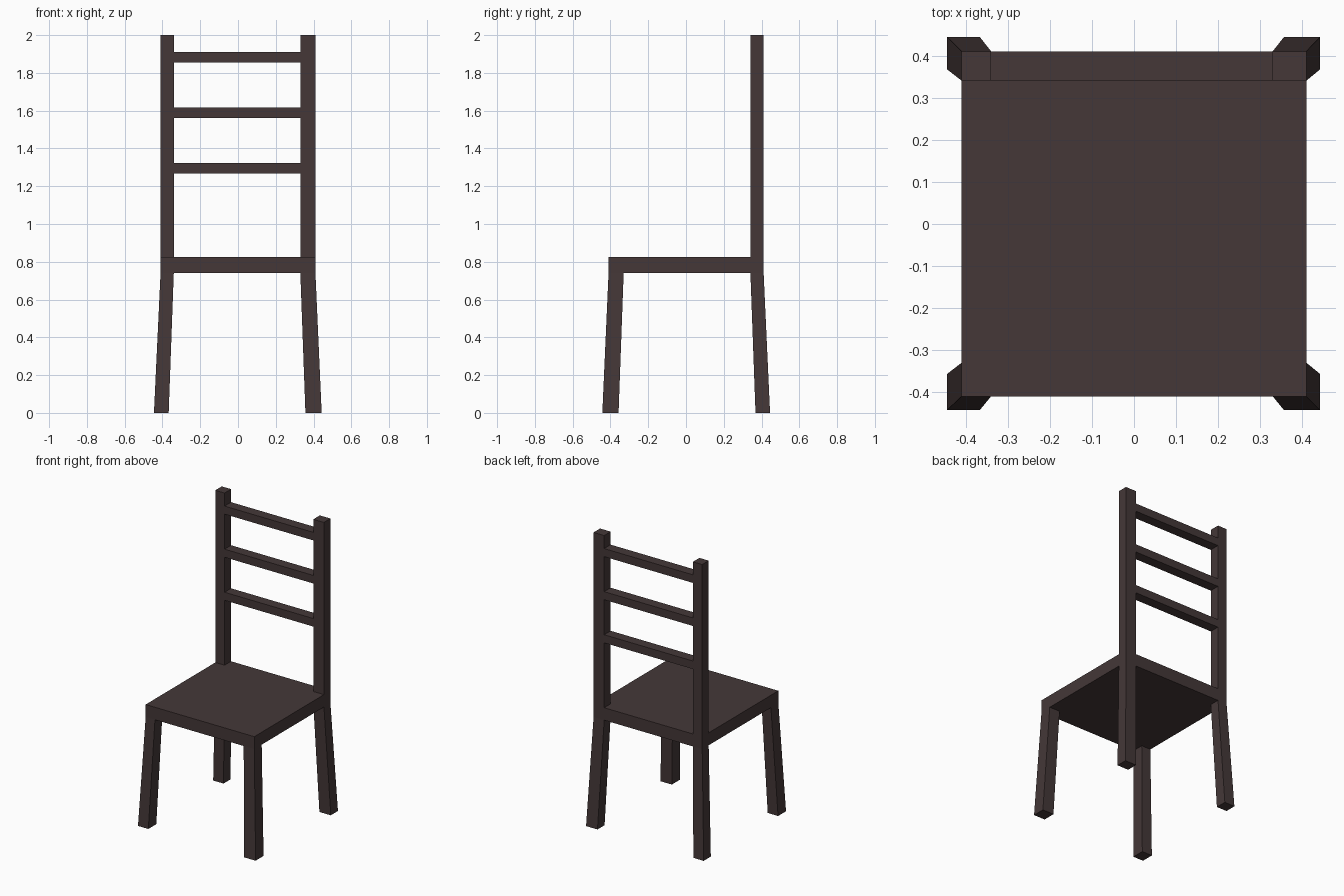
import bpy
import bmesh

cube = bpy.data.objects.get("Cube")
if cube:
    bpy.data.objects.remove(cube, do_unlink=True)

wood = bpy.data.materials.new("dark_brown_wood")
colour = (0.058, 0.039, 0.039, 1)
wood.use_nodes = True
wood.diffuse_color = colour
wood.node_tree.nodes["Principled BSDF"].inputs["Base Color"].default_value = colour


def block(name, x, y, z, foot=None):
    """Box from (min, max) ranges; foot gives other x and y ranges at the bottom."""
    foot_x, foot_y = foot or (x, y)
    bm = bmesh.new()
    bmesh.ops.create_cube(bm, size=2)
    for v in bm.verts:
        i, j, k = (int(c > 0) for c in v.co)
        v.co = (x[i], y[j], z[1]) if k else (foot_x[i], foot_y[j], z[0])
    mesh = bpy.data.meshes.new(name)
    bm.to_mesh(mesh)
    bm.free()
    mesh.materials.append(wood)
    obj = bpy.data.objects.new(name, mesh)
    bpy.context.collection.objects.link(obj)
    return obj


# Shared ranges: post and leg sections, their splayed feet, and heights
side_x = {"right": (-0.41, -0.34), "left": (0.33, 0.41)}
foot_x = {"right": (-0.445, -0.367), "left": (0.357, 0.443)}
end_y = {"front": (-0.41, -0.33), "back": (0.341, 0.411)}
foot_y = {"front": (-0.443, -0.357), "back": (0.368, 0.445)}
seat_bottom, seat_top = 0.74, 0.825

# Seat slab
block("seat", (-0.41, 0.41), (-0.41, 0.411), (seat_bottom, seat_top))

for side, x in side_x.items():
    # Splayed legs
    for end, y in end_y.items():
        block(f"{end}_{side}_leg", x, y, (0, seat_bottom),
              (foot_x[side], foot_y[end]))
    # Upright back posts
    block(f"{side}_back_post", x, end_y["back"], (seat_top, 2))

# Cross rails between the posts
rail_x = (side_x["right"][1], side_x["left"][0])
for name, z in (("lower", 1.268), ("middle", 1.562), ("upper", 1.856)):
    block(f"{name}_back_rail", rail_x, end_y["back"], (z, z + 0.055))
